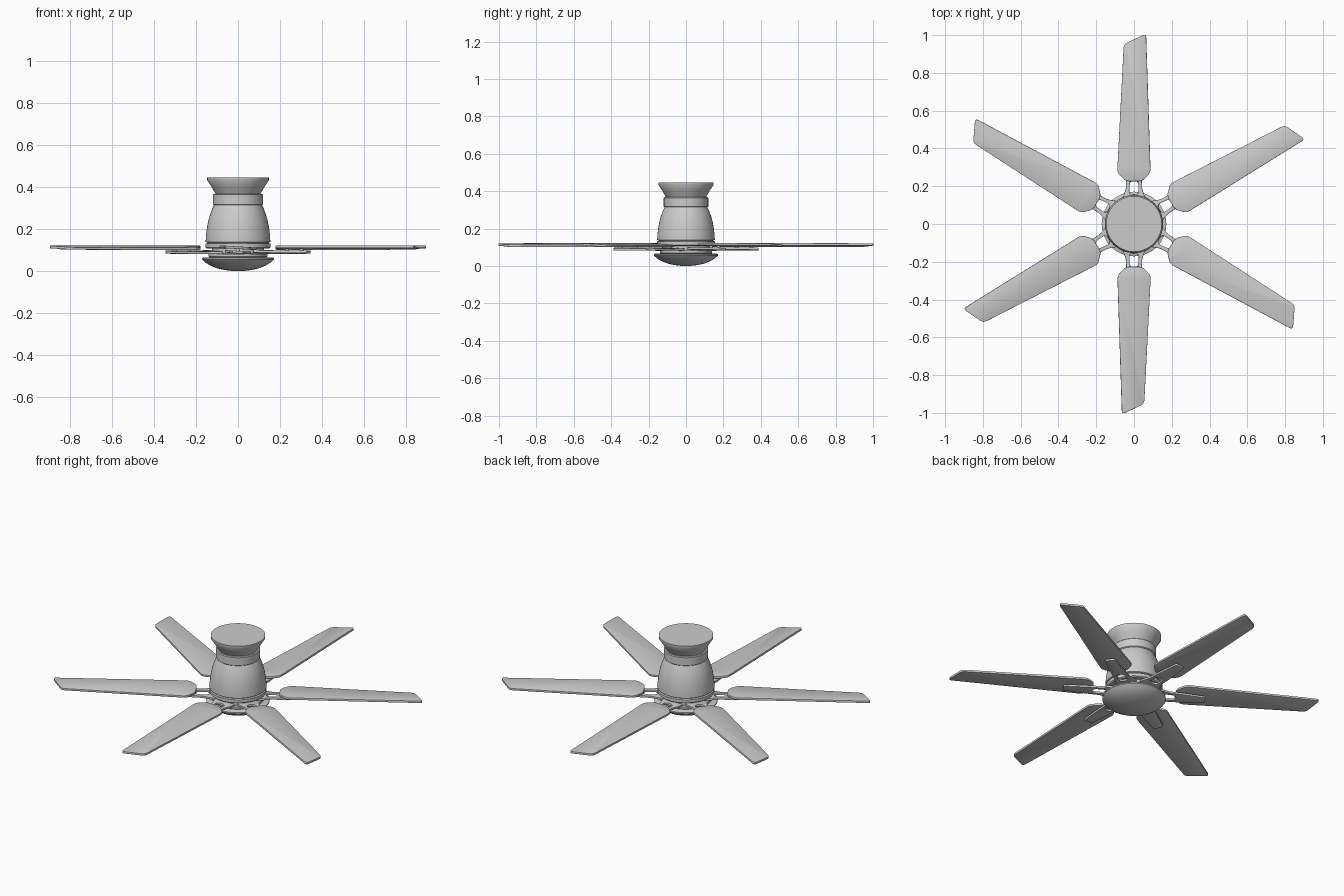
import bpy, bmesh, math
from mathutils import Matrix, Vector

if "Cube" in bpy.data.objects:
    bpy.data.objects.remove(bpy.data.objects["Cube"])

PITCH = math.radians(3.5)
BLADES = 6


def finish(obj, angle=35):
    bpy.ops.object.select_all(action='DESELECT')
    obj.select_set(True)
    bpy.context.view_layer.objects.active = obj
    bpy.ops.object.shade_smooth_by_angle(angle=math.radians(angle))


def lathe(name, profile, steps=64):
    """Spin a list of (radius, z) points round the z axis."""
    bm = bmesh.new()
    vs = [bm.verts.new((r, 0, z)) for r, z in profile]
    edges = [bm.edges.new(p) for p in zip(vs, vs[1:])]
    bmesh.ops.spin(bm, geom=vs + edges, cent=(0, 0, 0), axis=(0, 0, 1),
                   angle=math.tau, steps=steps, use_duplicate=False)
    bmesh.ops.remove_doubles(bm, verts=bm.verts[:], dist=1e-5)
    bmesh.ops.recalc_face_normals(bm, faces=bm.faces[:])
    me = bpy.data.meshes.new(name)
    bm.to_mesh(me)
    bm.free()
    obj = bpy.data.objects.new(name, me)
    bpy.context.collection.objects.link(obj)
    finish(obj)


def rounded(points, radius, n=4):
    """Round the corners of a closed 2D outline."""
    out = []
    for i, p in enumerate(points):
        p = Vector(p)
        a, b = Vector(points[i - 1]), Vector(points[(i + 1) % len(points)])
        start = p + (a - p).normalized() * min(radius, (a - p).length * 0.45)
        end = p + (b - p).normalized() * min(radius, (b - p).length * 0.45)
        for k in range(n + 1):
            t = k / n
            out.append(start * (1 - t) ** 2 + p * 2 * t * (1 - t) + end * t * t)
    return out


def plate_mesh(name, outlines, thickness, bevel=0.0015):
    """Flat plate from closed outlines; later outlines cut holes."""
    cu = bpy.data.curves.new(name + "_outline", 'CURVE')
    cu.dimensions = '2D'
    cu.fill_mode = 'BOTH'
    cu.extrude = thickness / 2 - bevel
    cu.bevel_depth = bevel
    cu.offset = -bevel
    cu.bevel_resolution = 1
    for pts in outlines:
        sp = cu.splines.new('POLY')
        sp.points.add(len(pts) - 1)
        for cp, p in zip(sp.points, pts):
            cp.co = (p[0], p[1], 0, 1)
        sp.use_cyclic_u = True
    tmp = bpy.data.objects.new(name + "_tmp", cu)
    bpy.context.collection.objects.link(tmp)
    dg = bpy.context.evaluated_depsgraph_get()
    me = bpy.data.meshes.new_from_object(tmp.evaluated_get(dg))
    bpy.data.objects.remove(tmp)
    bm = bmesh.new()
    bm.from_mesh(me)
    bmesh.ops.remove_doubles(bm, verts=bm.verts[:], dist=1e-5)
    bmesh.ops.recalc_face_normals(bm, faces=bm.faces[:])
    bm.to_mesh(me)
    bm.free()
    return me


def ring_copies(name, me, z):
    """Place pitched copies of a mesh round the hub."""
    for i in range(BLADES):
        obj = bpy.data.objects.new(f"{name}_{i + 1}", me)
        bpy.context.collection.objects.link(obj)
        obj.matrix_world = (Matrix.Rotation(-i * math.tau / BLADES, 4, 'Z')
                            @ Matrix.Translation((0, 0, z))
                            @ Matrix.Rotation(-PITCH, 4, 'Y'))
        finish(obj)


# Ceiling canopy, collar and motor body
lathe("ceiling_canopy", [(0, 0.447), (0.147, 0.447), (0.147, 0.434),
                         (0.125, 0.40), (0.107, 0.368), (0, 0.368)])
lathe("collar", [(0, 0.369), (0.115, 0.369), (0.119, 0.365), (0.119, 0.319),
                 (0.115, 0.315), (0, 0.315)])
lathe("motor_housing", [(0, 0.318), (0.113, 0.318), (0.123, 0.297), (0.134, 0.268),
                        (0.143, 0.235), (0.149, 0.20), (0.153, 0.165),
                        (0.154, 0.14), (0.149, 0.137), (0, 0.137)])

# Rotating hub that carries the brackets
lathe("hub_ring", [(0, 0.139), (0.145, 0.139), (0.145, 0.134), (0.154, 0.131),
                   (0.154, 0.113), (0.148, 0.108), (0, 0.108)])
lathe("hub_core", [(0, 0.11), (0.125, 0.11), (0.125, 0.084), (0.14, 0.082),
                   (0.14, 0.07), (0.13, 0.06), (0, 0.06)])

# Domed bottom cover
lathe("bottom_cover", [(0, 0.066), (0.165, 0.066), (0.171, 0.063), (0.171, 0.056),
                       (0.155, 0.041), (0.13, 0.026), (0.10, 0.014),
                       (0.065, 0.006), (0.03, 0.0015), (0, 0)])

# Blades with slanted tips
blade = rounded([(-0.042, 0.226), (0.042, 0.226), (0.088, 0.272), (0.064, 1.008),
                 (-0.054, 0.952), (-0.089, 0.272)], 0.02)
ring_copies("blade", plate_mesh("blade", [blade], 0.012), 0.112)

# Blade brackets with an oval opening
half = [(0.062, 0.115), (0.056, 0.15), (0.043, 0.185), (0.041, 0.24), (0.027, 0.388)]
outline = rounded(half + [(-x, y) for x, y in reversed(half)], 0.012)
hole = rounded([(-0.026, 0.155), (0.026, 0.155), (0.022, 0.228), (-0.022, 0.228)], 0.022)
ring_copies("blade_bracket", plate_mesh("blade_bracket", [outline, hole], 0.012), 0.091)

# Spacers between bracket and blade
for y in (0.27, 0.35):
    disc = [(0.01 * math.cos(k * math.tau / 16), y + 0.01 * math.sin(k * math.tau / 16))
            for k in range(16)]
    ring_copies("spacer_inner" if y < 0.3 else "spacer_outer",
                plate_mesh("spacer", [disc], 0.014, 0.0005), 0.101)
